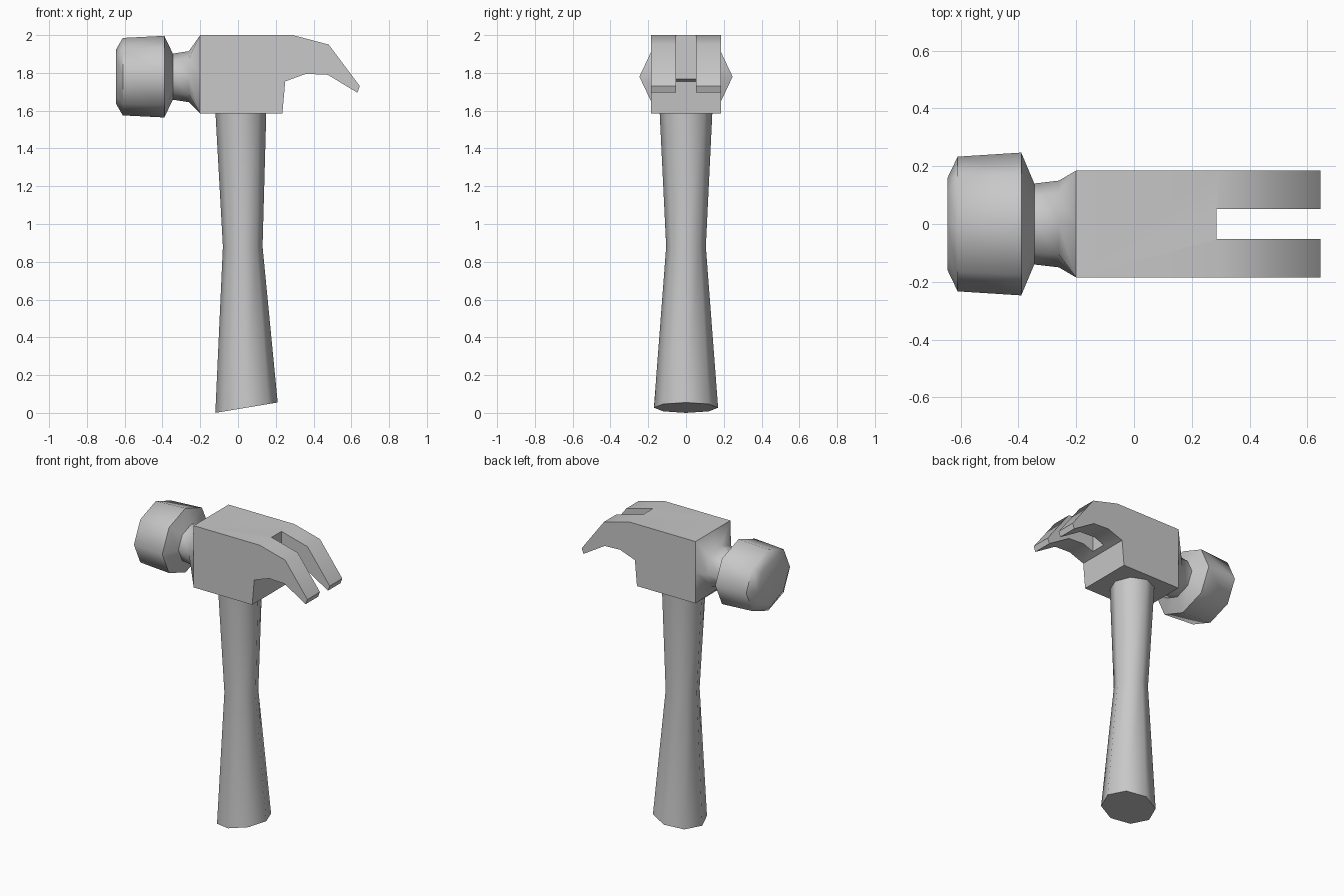
import bpy, bmesh, math
from mathutils import Vector

cube = bpy.data.objects.get("Cube")
if cube:
    bpy.data.objects.remove(cube, do_unlink=True)

grey = bpy.data.materials.new("plain grey")
grey.use_nodes = True
colour = (0.58, 0.58, 0.58, 1)
grey.diffuse_color = colour
grey.node_tree.nodes["Principled BSDF"].inputs["Base Color"].default_value = colour


def finish(bm, name):
    bmesh.ops.recalc_face_normals(bm, faces=bm.faces)
    mesh = bpy.data.meshes.new(name)
    bm.to_mesh(mesh)
    bm.free()
    obj = bpy.data.objects.new(name, mesh)
    bpy.context.collection.objects.link(obj)
    mesh.materials.append(grey)
    return obj


def smooth(obj, degrees):
    bpy.ops.object.select_all(action="DESELECT")
    obj.select_set(True)
    bpy.context.view_layer.objects.active = obj
    bpy.ops.object.shade_smooth_by_angle(angle=math.radians(degrees))


def loft(rings, name):
    """Bridge equal-sized rings of points and cap both ends."""
    bm = bmesh.new()
    loops = [[bm.verts.new(p) for p in ring] for ring in rings]
    for a, b in zip(loops, loops[1:]):
        for i in range(len(a)):
            j = (i + 1) % len(a)
            bm.faces.new((a[i], a[j], b[j], b[i]))
    bm.faces.new(loops[0])
    bm.faces.new(loops[-1])
    return finish(bm, name)


def octagon(square=False):
    """Unit directions; optionally pushed out to a square outline."""
    for i in range(8):
        a = i * math.pi / 4
        c, s = math.cos(a), math.sin(a)
        k = max(abs(c), abs(s)) if square else 1
        yield c / k, s / k


# Handle: waisted octagonal shaft with a slanted butt
def handle_ring(x0, x1, ry, z0, z1):
    cx, rx = (x0 + x1) / 2, (x1 - x0) / 2
    return [Vector((cx + c * rx, s * ry, (z0 + z1) / 2 + c * (z1 - z0) / 2))
            for c, s in octagon()]


handle = loft([handle_ring(-0.12, 0.21, 0.17, 0.0, 0.055),
               handle_ring(-0.08, 0.13, 0.105, 0.88, 0.88),
               handle_ring(-0.12, 0.15, 0.14, 1.6, 1.6)], "handle")
smooth(handle, 60)


# Striking face and neck, flaring into the rectangular head
def head_ring(x, ry, rz, cz=1.78, square=False):
    return [Vector((x, c * ry, cz + s * rz)) for c, s in octagon(square)]


poll = loft([head_ring(-0.645, 0.16, 0.145),
             head_ring(-0.61, 0.233, 0.205),
             head_ring(-0.39, 0.247, 0.216),
             head_ring(-0.345, 0.14, 0.122),
             head_ring(-0.26, 0.15, 0.135),
             head_ring(-0.2, 0.185, 0.2075, 1.7925, True)], "striking_face")
smooth(poll, 58)


# Head block and claw: extruded side profile
def extrude_profile(points, half, name):
    return loft([[Vector((x, y, z)) for x, z in points] for y in (-half, half)], name)


claw = extrude_profile([(-0.2, 2.0), (0.29, 2.0), (0.48, 1.95), (0.645, 1.73),
                        (0.632, 1.695), (0.475, 1.79), (0.36, 1.795),
                        (0.25, 1.755), (0.235, 1.585), (-0.2, 1.585)],
                       0.185, "head_and_claw")

# Slot between the two claw prongs
slot = extrude_profile([(0.285, 1.4), (0.8, 1.4), (0.8, 2.2), (0.285, 2.2)],
                       0.052, "claw_slot_cutter")
slot.hide_render = True
slot.hide_viewport = True
slot.display_type = "WIRE"
cut = claw.modifiers.new("claw_slot", "BOOLEAN")
cut.operation = "DIFFERENCE"
cut.solver = "EXACT"
cut.object = slot
bpy.context.view_layer.objects.active = claw
bpy.ops.object.modifier_apply(modifier=cut.name)
bpy.data.objects.remove(slot, do_unlink=True)
smooth(claw, 45)
